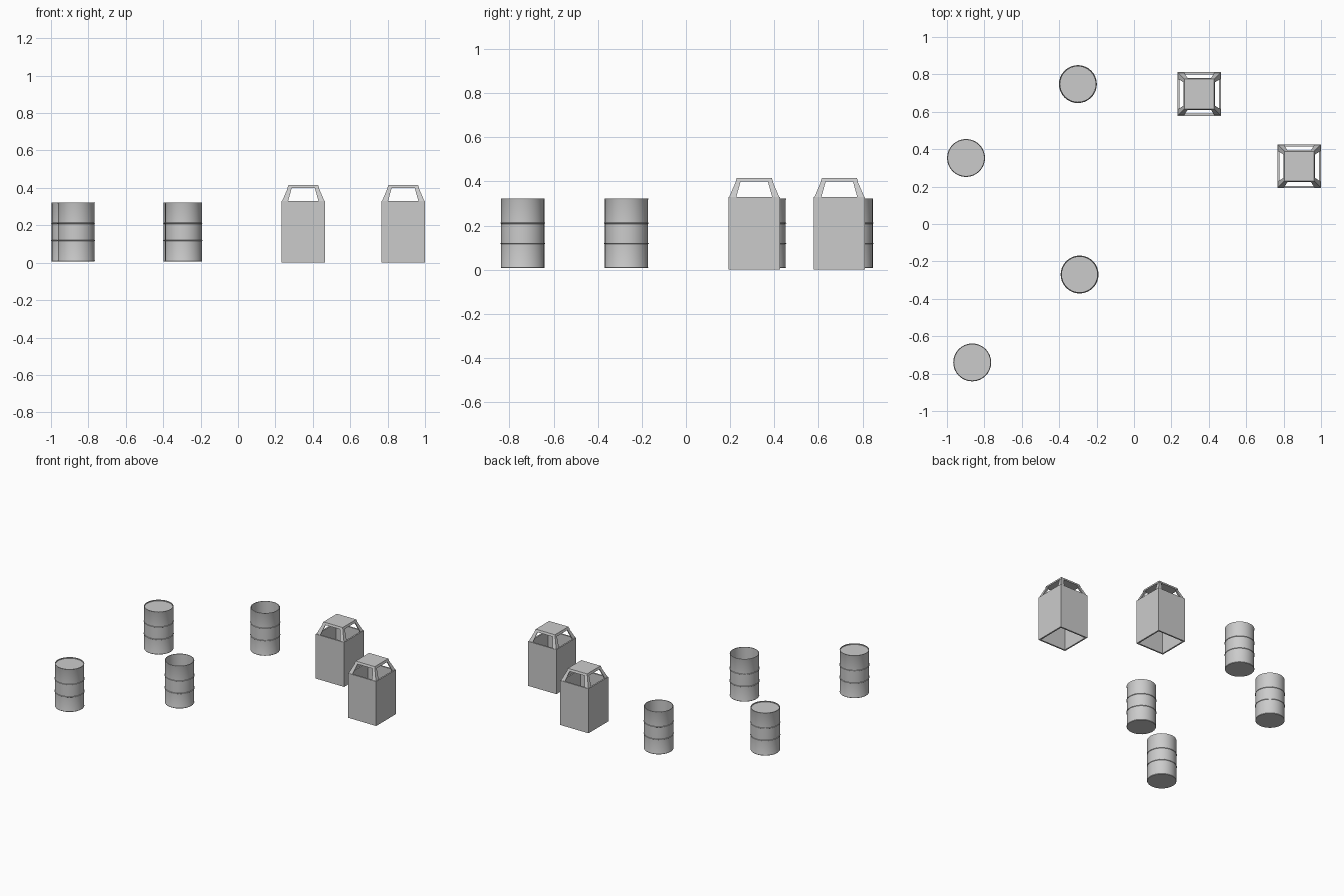
import bpy, bmesh, math

if "Cube" in bpy.data.objects:
    bpy.data.objects.remove(bpy.data.objects["Cube"])

SEG = 32


def make_object(name, bm, loc, smooth=False):
    bmesh.ops.recalc_face_normals(bm, faces=bm.faces)
    mesh = bpy.data.meshes.new(name)
    bm.to_mesh(mesh)
    bm.free()
    ob = bpy.data.objects.new(name, mesh)
    ob.location = loc
    bpy.context.collection.objects.link(ob)
    if smooth:
        bpy.context.view_layer.objects.active = ob
        ob.select_set(True)
        bpy.ops.object.shade_smooth_by_angle(angle=math.radians(30))
        ob.select_set(False)
    return ob


def loft(bm, loops, closed_ends=True):
    """Skin a list of equal-length vertex loops."""
    rings = [[bm.verts.new(p) for p in loop] for loop in loops]
    n = len(rings[0])
    for a, b in zip(rings, rings[1:]):
        for i in range(n):
            j = (i + 1) % n
            bm.faces.new((a[i], a[j], b[j], b[i]))
    if closed_ends:
        bm.faces.new(rings[0][::-1])
        bm.faces.new(rings[-1])
    return rings


def circle(r, z):
    return [(r * math.cos(2 * math.pi * i / SEG), r * math.sin(2 * math.pi * i / SEG), z)
            for i in range(SEG)]


def square(h, z):
    return [(-h, -h, z), (h, -h, z), (h, h, z), (-h, h, z)]


# Barrels: lathed wall with rolled rim, two hoops, open or lidded
def barrel(name, x, y, lidded):
    r, z0, z1 = 0.0985, 0.007, 0.323
    profile = [(r - 0.001, z0), (r + 0.001, z0 + 0.003), (r, z0 + 0.006)]
    for zh in (0.119, 0.211):
        profile += [(r, zh - 0.003), (r + 0.003, zh - 0.001),
                    (r + 0.003, zh + 0.001), (r, zh + 0.003)]
    profile += [(r, z1 - 0.006), (r + 0.001, z1 - 0.003), (r, z1), (r - 0.004, z1)]
    profile.append((r - 0.004, z1 - 0.007 if lidded else z0 + 0.006))
    bm = bmesh.new()
    loft(bm, [circle(*p) for p in profile])
    make_object(name, bm, (x, y, 0), True)


barrel("open_barrel_back", -0.30, 0.748, False)
barrel("lidded_barrel_left", -0.898, 0.353, True)
barrel("open_barrel_middle", -0.291, -0.27, False)
barrel("lidded_barrel_front", -0.865, -0.74, True)


# Square bins: bottomless box, angled corner posts, raised cap
def bin_unit(name, x, y):
    h, t, top = 0.1165, 0.011, 0.33
    bm = bmesh.new()
    loops = [square(h, 0), square(h, top), square(h - t, top), square(h - t, 0)]
    rings = loft(bm, loops, False)
    for i in range(4):
        j = (i + 1) % 4
        bm.faces.new((rings[3][i], rings[3][j], rings[0][j], rings[0][i]))
    make_object(name + "_body", bm, (x, y, 0))

    bm = bmesh.new()
    for k in range(4):
        ca, sa = math.cos(k * math.pi / 2), math.sin(k * math.pi / 2)
        section = []
        for half, arm, z in ((0.113, 0.032, top), (0.082, 0.021, 0.402)):
            a, b, c = half, half - arm, half - 0.008
            pts = [(a, a), (b, a), (b, c), (c, c), (c, b), (a, b)]
            section.append([(px * ca - py * sa, px * sa + py * ca, z) for px, py in pts])
        loft(bm, section)
    make_object(name + "_corner_posts", bm, (x, y, 0))

    bm = bmesh.new()
    loft(bm, [square(0.0845, 0.400), square(0.079, 0.416)])
    make_object(name + "_cap", bm, (x, y, 0))


bin_unit("bin_back", 0.349, 0.695)
bin_unit("bin_right", 0.8835, 0.309)
